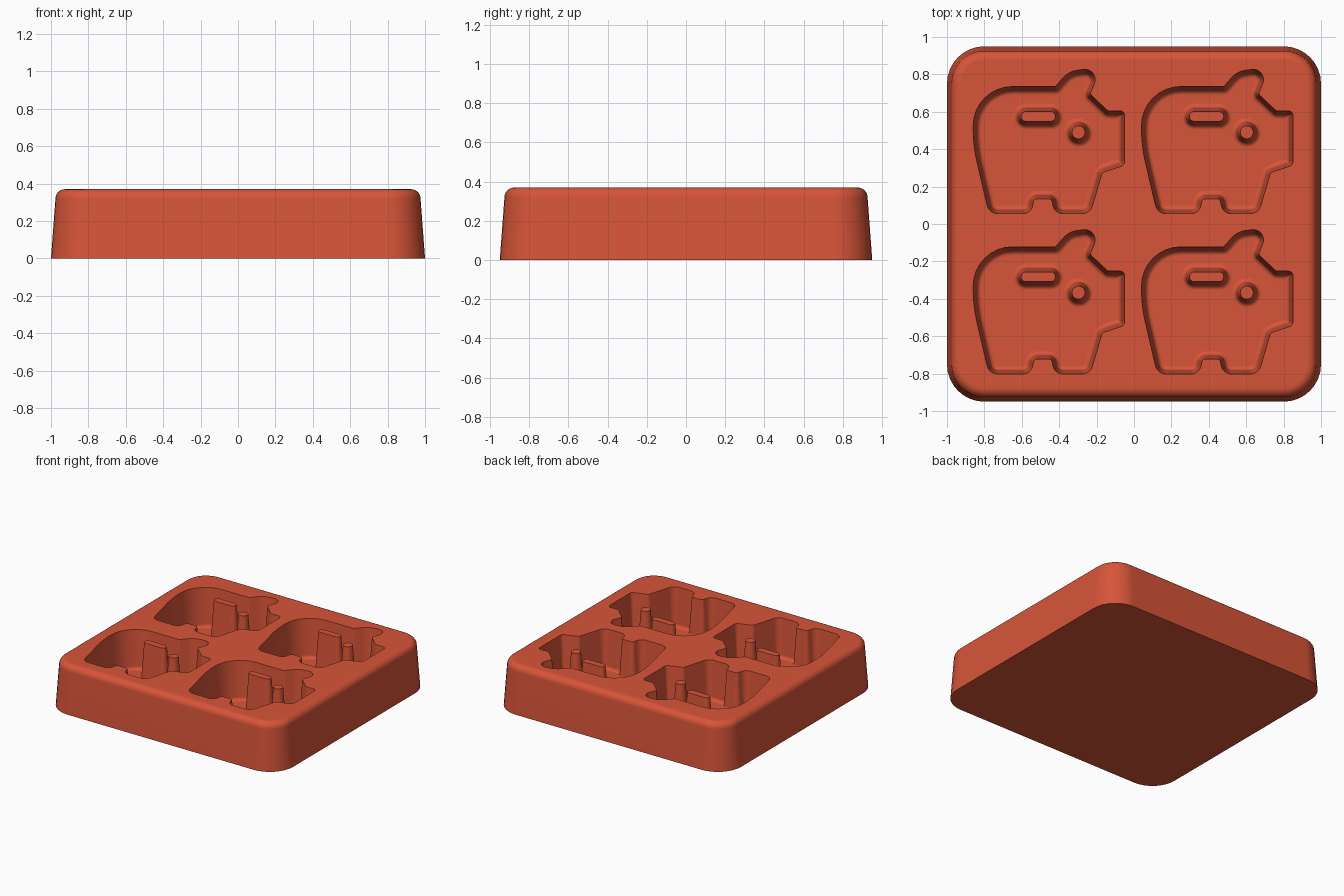
import bpy, bmesh, math
from mathutils import Vector

if "Cube" in bpy.data.objects:
    bpy.data.objects.remove(bpy.data.objects["Cube"])

TOP, FLOOR = 0.37, 0.07
ARC = 8                      # segments per rounded corner


def rounded(corners, inset):
    """Inset a counter-clockwise outline of (x, y, radius), then round its corners."""
    pts = [Vector(c[:2]) for c in corners]
    n = len(pts)
    moved, turns = [], []
    for i in range(n):
        a = (pts[i] - pts[i - 1]).normalized()
        b = (pts[(i + 1) % n] - pts[i]).normalized()
        left_a, left_b = Vector((-a.y, a.x)), Vector((-b.y, b.x))
        moved.append(pts[i] + (left_a + left_b) * inset / (1 + left_a.dot(left_b)))
        turns.append((a, left_a, math.atan2(a.x * b.y - a.y * b.x, a.dot(b))))
    ring = []
    for p, (a, left, turn), c in zip(moved, turns, corners):
        side = 1 if turn > 0 else -1
        r = max(c[2] - side * inset, 0.004)
        start = p - a * r * math.tan(abs(turn) / 2)
        for k in range(ARC + 1):
            t = abs(turn) * k / ARC
            ring.append(start + a * r * math.sin(t) + left * side * r * (1 - math.cos(t)))
    return ring


def rectangle(cx, cy, hx, hy, r):
    return [(cx + sx * hx, cy + sy * hy, r)
            for sx, sy in ((-1, -1), (1, -1), (1, 1), (-1, 1))]


def loft(bm, corners, profile, shift=(0, 0)):
    """Skin rings along a profile of (inset, z); return first and last rings."""
    rings = [[bm.verts.new((p.x + shift[0], p.y + shift[1], z)) for p in rounded(corners, d)]
             for d, z in profile]
    for lo, hi in zip(rings, rings[1:]):
        for i in range(len(lo)):
            bm.faces.new((lo[i - 1], lo[i], hi[i], hi[i - 1]))
    return rings[0], rings[-1]


def fill(bm, *rings):
    """Fill a flat region bounded by an outer ring and hole rings."""
    edges = [bm.edges.get((r[i - 1], r[i])) for r in rings for i in range(len(r))]
    bmesh.ops.triangle_fill(bm, edges=edges, use_beauty=True, normal=(0, 0, 1))


# Side profiles: drafted outer wall with rounded rim, drafted pocket wall with floor fillet
quarter = [math.pi / 2 * k / 6 for k in range(7)]
outer_profile = [(0, 0)] + [(0.024 + 0.05 * (1 - math.cos(t)), TOP - 0.05 + 0.05 * math.sin(t))
                            for t in quarter]
pocket_profile = [(0, TOP)] + [(0.02 + 0.025 * (1 - math.cos(t)), FLOOR + 0.025 * (1 - math.sin(t)))
                               for t in quarter]
peg_profile = [(-d, z) for d, z in pocket_profile]

# Pig silhouette: feet, snout, ear, back and rump
pig = [(-0.775, 0.055, 0.06), (-0.55, 0.055, 0.055), (-0.535, 0.135, 0.02),
       (-0.44, 0.135, 0.02), (-0.425, 0.055, 0.055), (-0.235, 0.055, 0.06),
       (-0.17, 0.275, 0.02), (-0.05, 0.315, 0.03), (-0.05, 0.605, 0.025),
       (-0.14, 0.605, 0.02), (-0.235, 0.695, 0.015), (-0.175, 0.84, 0.055),
       (-0.35, 0.815, 0.12), (-0.42, 0.735, 0.01), (-0.86, 0.735, 0.21),
       (-0.86, 0.42, 0.8)]
coin_slot = rectangle(-0.512, 0.575, 0.092, 0.026, 0.025)
eye = rectangle(-0.297, 0.49, 0.035, 0.035, 0.035)

# Tray block
bm = bmesh.new()
base, rim = loft(bm, rectangle(0, 0, 1.0, 0.95, 0.2), outer_profile)
bm.faces.new(base)

# Four pig pockets, each with a coin slot peg and an eye peg
openings = []
for dx in (0, 0.9):
    for dy in (0, -0.857):
        opening, floor = loft(bm, pig, pocket_profile, (dx, dy))
        openings.append(opening)
        feet = []
        for peg in (coin_slot, eye):
            cap, foot = loft(bm, peg, peg_profile, (dx, dy))
            bm.faces.new(cap)
            feet.append(foot)
        fill(bm, floor, *feet)
fill(bm, rim, *openings)

bmesh.ops.remove_doubles(bm, verts=bm.verts, dist=0.0002)
bmesh.ops.recalc_face_normals(bm, faces=bm.faces)
mesh = bpy.data.meshes.new("pig_mould_tray")
bm.to_mesh(mesh)
bm.free()
tray = bpy.data.objects.new("pig_mould_tray", mesh)
bpy.context.collection.objects.link(tray)

# Red silicone material
red = bpy.data.materials.new("red_silicone")
red.use_nodes = True
colour = (0.68, 0.09, 0.04, 1)
red.diffuse_color = colour
red.node_tree.nodes["Principled BSDF"].inputs["Base Color"].default_value = colour
mesh.materials.append(red)

# Smooth shading with crisp pocket rims
bpy.ops.object.select_all(action='DESELECT')
tray.select_set(True)
bpy.context.view_layer.objects.active = tray
bpy.ops.object.shade_smooth_by_angle(angle=math.radians(35))
weighted = tray.modifiers.new("weighted_normals", 'WEIGHTED_NORMAL')
weighted.keep_sharp = True
